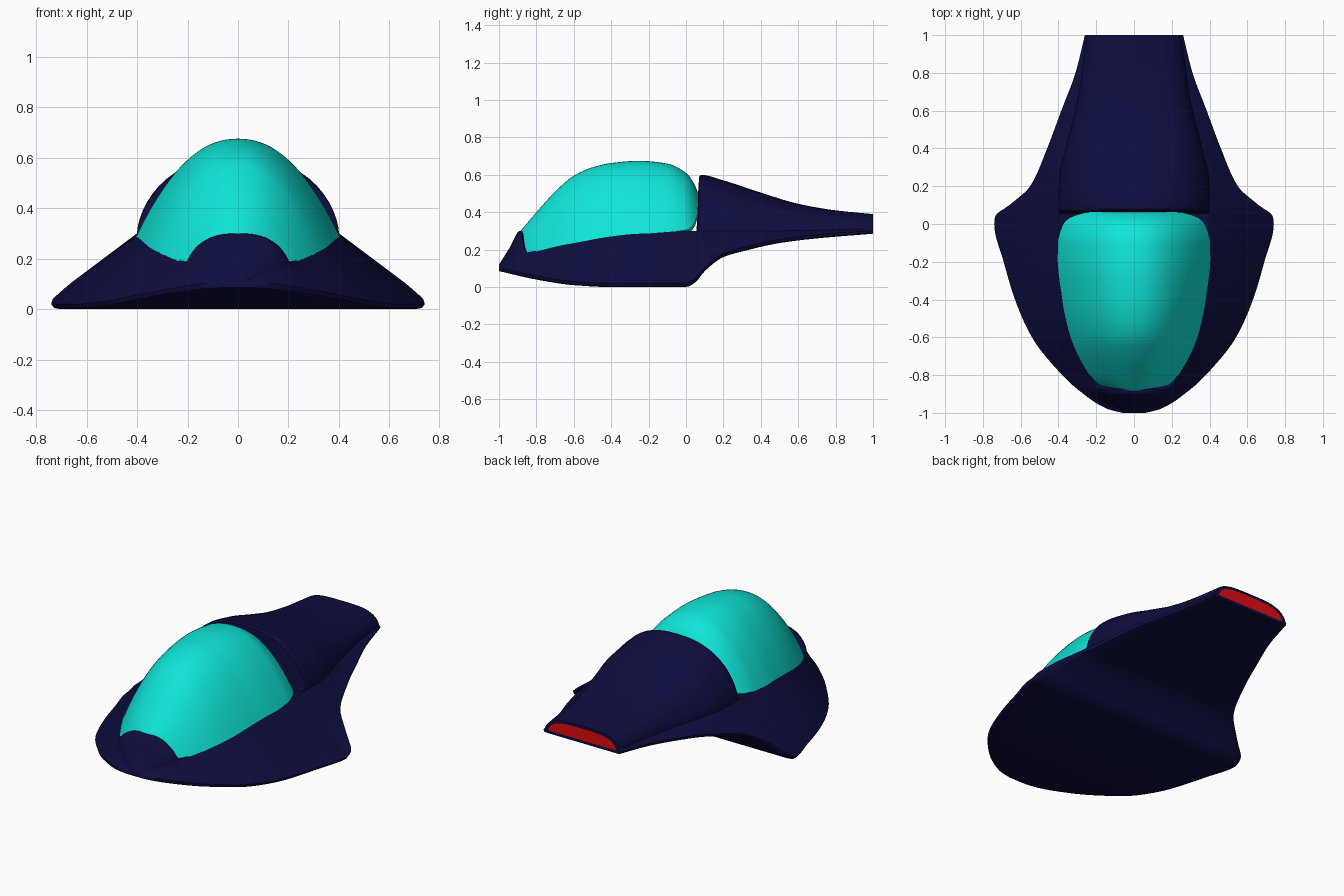
import bpy, bmesh, math

cube = bpy.data.objects.get("Cube")
if cube:
    bpy.data.objects.remove(cube, do_unlink=True)


def material(name, rgb):
    mat = bpy.data.materials.new(name)
    mat.use_nodes = True
    color = (*rgb, 1.0)
    mat.diffuse_color = color
    bsdf = next(n for n in mat.node_tree.nodes if n.type == 'BSDF_PRINCIPLED')
    bsdf.inputs["Base Color"].default_value = color
    return mat


navy = material("navy", (0.004, 0.004, 0.05))
turquoise = material("turquoise", (0.005, 0.78, 0.68))
red = material("red", (0.75, 0.004, 0.004))


def curve(*keys):
    """Monotone smooth curve through (position, value) pairs."""
    slopes = [(b[1] - a[1]) / (b[0] - a[0]) for a, b in zip(keys, keys[1:])]
    tangents = [slopes[0]]
    for a, b in zip(slopes, slopes[1:]):
        tangents.append(2 * a * b / (a + b) if a * b > 0 else 0.0)
    tangents.append(slopes[-1])

    def value(y):
        y = min(max(y, keys[0][0]), keys[-1][0])
        i = 0
        while i < len(keys) - 2 and y > keys[i + 1][0]:
            i += 1
        (y0, a), (y1, b) = keys[i], keys[i + 1]
        h = y1 - y0
        t = (y - y0) / h
        s = t * t * (3 - 2 * t)
        return (a + (b - a) * s + h * t * (1 - t) ** 2 * tangents[i]
                - h * t * t * (1 - t) * tangents[i + 1])
    return value


# Hull curves along the length
rim_width = curve((-1, .06), (-.98, .14), (-.89, .28), (-.8, .38), (-.6, .54), (-.4, .63),
                  (-.2, .69), (0, .74), (.04, .735), (.1, .66), (.2, .55), (.4, .46),
                  (.6, .385), (.8, .31), (1, .26))
belly = curve((-1, .085), (-.8, .04), (-.6, .01), (-.4, 0), (0, 0), (.05, .025), (.1, .085),
              (.2, .16), (.3, .19), (.5, .235), (.7, .26), (1, .285))
shoulder_width = curve((-1, .03), (-.89, .19), (-.8, .23), (-.6, .33), (-.4, .38), (-.2, .4),
                       (.1, .4), (.25, .395), (.4, .36), (.7, .29), (1, .25))
shoulder_height = curve((-1, .11), (-.89, .175), (-.8, .195), (-.6, .24), (-.2, .29),
                        (.1, .3), (.4, .3), (1, .31))
crown = curve((-1, .12), (-.94, .215), (-.89, .3), (-.875, .3), (-.85, .185), (-.8, .19),
              (-.6, .22), (-.2, .27), (.055, .29), (.07, .59), (.08, .6), (.2, .57),
              (.4, .505), (.6, .445), (.8, .41), (1, .39))

# Canopy curves along the length
canopy_width = curve((-.885, .12), (-.87, .165), (-.8, .235), (-.6, .335), (-.4, .383),
                     (-.2, .404), (-.1, .402), (0, .375), (.04, .33), (.065, .24))
canopy_base = curve((-.885, .2), (-.87, .175), (-.8, .19), (-.6, .235), (-.2, .286),
                    (0, .305), (.04, .33), (.065, .4))
canopy_top = curve((-.885, .3), (-.8, .4), (-.7, .51), (-.6, .595), (-.5, .64), (-.4, .663),
                   (-.25, .675), (-.1, .66), (0, .61), (.045, .55), (.065, .5))


def hull_half(y):
    """Half section from the belly centre, around the rim, to the crown."""
    w, zb = rim_width(y), belly(y)
    xs, zs, zt = shoulder_width(y), shoulder_height(y), crown(y)
    pts = [(w * k / 4, zb) for k in range(4)] + [(w * .95, zb), (w * .985, zb + .004)]
    rim = zb + min(.02, (zs - zb) * .6)
    pts += [(w + (xs - w) * k / 5, rim + (zs - rim) * k / 5) for k in range(5)]
    power = 2.5 + 1.5 * max(0, y - .1)
    for k in range(15):
        t = math.cos(math.pi / 2 * k / 14)
        pts.append((xs * t, zs + (zt - zs) * max(0, 1 - t ** power) ** .6))
    return pts


def canopy_half(y):
    w, zb, zt = canopy_width(y), canopy_base(y), canopy_top(y)
    pts = [(0, zb - .02), (w * .9, zb - .02)]
    for k in range(19):
        t = 1 - k / 18
        pts.append((w * t, zb + (zt - zb) * (1 - t ** 2.2)))
    return pts


def section(half, y):
    pts = half(y)
    return [(x, y, z) for x, z in pts] + [(-x, y, z) for x, z in pts[-2:0:-1]]


def loft(name, rings, mats, cap_index=0):
    bm = bmesh.new()
    loops = [[bm.verts.new(p) for p in ring] for ring in rings]
    n = len(loops[0])
    for a, b in zip(loops, loops[1:]):
        for i in range(n):
            j = (i + 1) % n
            bm.faces.new((a[i], a[j], b[j], b[i]))
    bm.faces.new(loops[0])
    end = bm.faces.new(loops[-1])
    end.material_index = cap_index
    bmesh.ops.recalc_face_normals(bm, faces=bm.faces)
    mesh = bpy.data.meshes.new(name)
    bm.to_mesh(mesh)
    bm.free()
    for m in mats:
        mesh.materials.append(m)
    obj = bpy.data.objects.new(name, mesh)
    bpy.context.collection.objects.link(obj)
    bpy.ops.object.select_all(action='DESELECT')
    obj.select_set(True)
    bpy.context.view_layer.objects.active = obj
    bpy.ops.object.shade_smooth_by_angle(angle=math.radians(40))
    return obj


def stations(start, stop, count, extra=()):
    ys = [start + (stop - start) * i / count for i in range(count + 1)]
    return sorted(set(ys) | set(extra))


# Hull, ending in a red exhaust set into the tail face
hull_rings = [section(hull_half, y) for y in
              stations(-1, 1, 100, (-.995, -.99, -.89, -.875, -.87, -.85, .055, .06, .065, .07))]
exhaust_z = (belly(1) + crown(1)) / 2
hull_rings.append([(x * .88, y, exhaust_z + (z - exhaust_z) * .68) for x, y, z in hull_rings[-1]])
loft("hull", hull_rings, (navy, red), 1)

# Domed canopy
loft("canopy", [section(canopy_half, y) for y in
                stations(-.885, .065, 60, (-.88, -.875, .055, .06))], (turquoise,))
